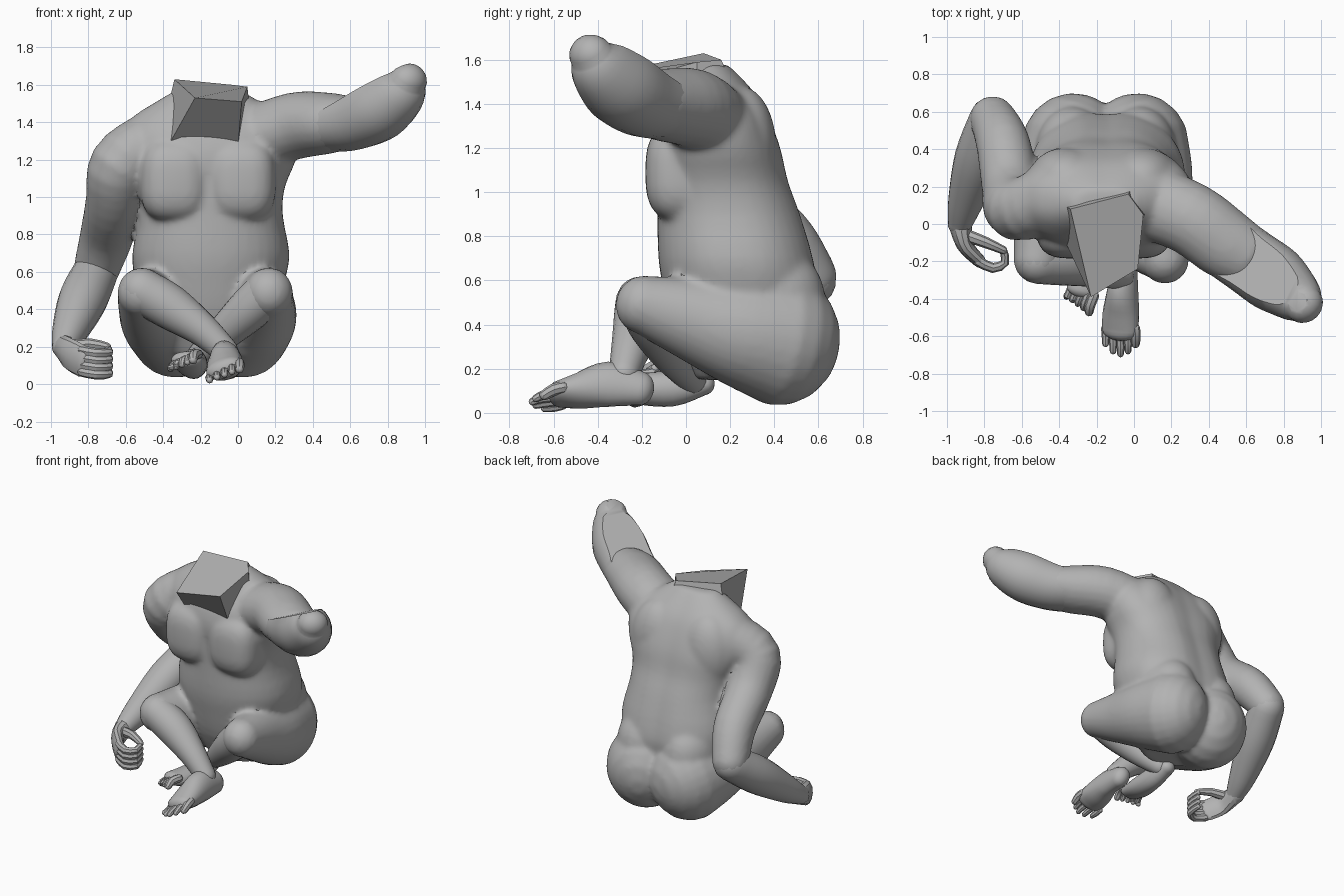
import bpy, bmesh, math
from mathutils import Vector

cube = bpy.data.objects.get("Cube")
if cube:
    bpy.data.objects.remove(cube, do_unlink=True)

clay = bpy.data.materials.new("grey clay")
clay.use_nodes = True
clay.diffuse_color = (0.45, 0.45, 0.45, 1)
clay.node_tree.nodes["Principled BSDF"].inputs["Base Color"].default_value = (0.45, 0.45, 0.45, 1)


def finish(name, bm):
    bmesh.ops.recalc_face_normals(bm, faces=bm.faces)
    mesh = bpy.data.meshes.new(name)
    bm.to_mesh(mesh)
    bm.free()
    mesh.materials.append(clay)
    obj = bpy.data.objects.new(name, mesh)
    bpy.context.collection.objects.link(obj)
    return obj


def loft(bm, rings):
    """Skin a list of point rings and cap both ends."""
    loops = [[bm.verts.new(p) for p in ring] for ring in rings]
    n = len(loops[0])
    for a, b in zip(loops, loops[1:]):
        for i in range(n):
            bm.faces.new((a[i], a[(i + 1) % n], b[(i + 1) % n], b[i]))
    bm.faces.new(loops[0])
    bm.faces.new(loops[-1])


def smooth_path(pts, steps):
    """Catmull-Rom interpolation of equal-length tuples."""
    out = []
    for i in range(len(pts) - 1):
        p0, p1, p2, p3 = pts[max(i - 1, 0)], pts[i], pts[i + 1], pts[min(i + 2, len(pts) - 1)]
        for s in range(steps):
            t = s / steps
            out.append([0.5 * (2 * b + (c - a) * t + (2 * a - 5 * b + 4 * c - d) * t * t
                               + (3 * b - a - 3 * c + d) * t ** 3)
                        for a, b, c, d in zip(p0, p1, p2, p3)])
    out.append(list(pts[-1]))
    return out


def tube(name, pts, sides=20, steps=4, up=(0, 0, 1), cut=None):
    """Round-ended limb through (x, y, z, width[, height]) points."""
    path = smooth_path([p if len(p) == 5 else (*p, p[3]) for p in pts], steps)
    up = Vector(up)
    centres = [Vector(p[:3]) for p in path]
    last = len(path) - 1
    rings = []
    for i, p in enumerate(path):
        t = (centres[min(i + 1, last)] - centres[max(i - 1, 0)]).normalized()
        side = t.cross(up).normalized()
        over = side.cross(t)
        w, h = p[3], p[4]
        caps = [-80, -60, -40, -20, 0] if i == 0 else [0, 20, 40, 60, 80] if i == last else [0]
        for a in map(math.radians, caps):
            c = centres[i] + t * min(w, h) * math.sin(a)
            rings.append([c + math.cos(a) * (side * w * math.cos(k * math.tau / sides)
                                             + over * h * math.sin(k * math.tau / sides)) for k in range(sides)])
    bm = bmesh.new()
    loft(bm, rings)
    if cut:
        bmesh.ops.bisect_plane(bm, geom=bm.verts[:] + bm.edges[:] + bm.faces[:],
                               plane_co=cut[0], plane_no=cut[1], clear_outer=True)
        bmesh.ops.holes_fill(bm, edges=[e for e in bm.edges if e.is_boundary], sides=0)
    return finish(name, bm)


def ellipsoid(name, centre, radii, power=1.0):
    """Ellipsoid; a power under 1 makes it boxier."""
    bm = bmesh.new()
    bmesh.ops.create_uvsphere(bm, u_segments=28, v_segments=18, radius=1)
    for v in bm.verts:
        v.co = Vector([c + r * math.copysign(abs(k) ** power, k) for c, r, k in zip(centre, radii, v.co)])
    return finish(name, bm)


# Trunk: height, centre x, front y, back y, half width
profile = [(0.15, -0.15, 0.05, 0.48, 0.22), (0.35, -0.15, -0.05, 0.54, 0.34), (0.55, -0.15, -0.10, 0.605, 0.40),
           (0.70, -0.145, -0.125, 0.59, 0.42), (0.90, -0.145, -0.13, 0.53, 0.385),
           (1.05, -0.15, -0.135, 0.475, 0.40), (1.20, -0.15, -0.15, 0.44, 0.46),
           (1.33, -0.15, -0.125, 0.39, 0.47), (1.43, -0.16, -0.07, 0.335, 0.40),
           (1.52, -0.16, -0.02, 0.255, 0.26), (1.58, -0.16, 0.02, 0.19, 0.16)]
rings = []
for z, cx, front, back, rx in smooth_path(profile, 3):
    ring = []
    for k in range(40):
        a = k * math.tau / 40
        c, s = math.cos(a), math.sin(a)
        groove = 1 - 0.06 * math.exp(-((a - math.pi / 2) / 0.2) ** 2)  # spine furrow
        ring.append((cx + rx * math.copysign(abs(c) ** 0.92, c),
                     (front + back) / 2 + (back - front) / 2 * groove * math.copysign(abs(s) ** 0.88, s), z))
    rings.append(ring)
bm = bmesh.new()
loft(bm, rings)
body = [finish("body", bm)]

# Chest muscles, shoulder blades and the upper part of the buttocks
for label, sx in (("left", 1), ("right", -1)):
    body.append(ellipsoid(label + "_chest_muscle", (-0.16 + 0.178 * sx, 0.0, 1.09), (0.187, 0.185, 0.225), 0.7))
    body.append(ellipsoid(label + "_shoulder_blade", (-0.16 + 0.2 * sx, 0.25, 1.20), (0.20, 0.16, 0.28)))
    body.append(ellipsoid(label + "_upper_buttock", (-0.15 + 0.18 * sx, 0.38, 0.52), (0.20, 0.25, 0.24)))

# Upper arms
body.append(tube("left_upper_arm", [(0.05, 0.13, 1.30, 0.20, 0.17), (0.30, 0.03, 1.38, 0.195, 0.18),
                                    (0.48, -0.10, 1.395, 0.19, 0.165), (0.58, -0.16, 1.40, 0.175, 0.145)]))
body.append(tube("right_upper_arm", [(-0.48, 0.13, 1.28, 0.17), (-0.625, 0.08, 1.17, 0.172),
                                     (-0.66, 0.20, 0.98, 0.155), (-0.70, 0.43, 0.80, 0.145),
                                     (-0.755, 0.56, 0.62, 0.125)], up=(1, 0, 0)))

# Thighs with rounded buttocks
body.append(tube("left_thigh", [(0.02, 0.425, 0.33, 0.275, 0.30), (0.085, 0.24, 0.37, 0.235, 0.25),
                                (0.13, 0.02, 0.43, 0.175, 0.19), (0.165, -0.19, 0.49, 0.13, 0.135)], sides=28))
body.append(tube("right_thigh", [(-0.325, 0.425, 0.33, 0.275, 0.30), (-0.40, 0.24, 0.37, 0.24, 0.25),
                                 (-0.47, 0.02, 0.43, 0.175, 0.19), (-0.515, -0.19, 0.49, 0.13, 0.135)], sides=28))

# Fuse trunk, upper arms and thighs into one continuous skin
bpy.ops.object.select_all(action="DESELECT")
for obj in body:
    obj.select_set(True)
torso = body[0]
bpy.context.view_layer.objects.active = torso
bpy.ops.object.join()
remesh = torso.modifiers.new("fuse", "REMESH")
remesh.mode = "VOXEL"
remesh.voxel_size = 0.016
soften = torso.modifiers.new("soften", "SMOOTH")
soften.factor = 0.5
soften.iterations = 10
for mod in ("fuse", "soften"):
    bpy.ops.object.modifier_apply(modifier=mod)
parts = [torso]

# Neck stump leaning forward, with a flat slanted cap
bm = bmesh.new()
loft(bm, [[(-0.38, 0.10, 1.46), (-0.37, -0.09, 1.28), (0.0, -0.11, 1.27), (0.07, 0.05, 1.42), (0.0, 0.22, 1.46)],
          [(-0.34, 0.08, 1.63), (-0.23, -0.39, 1.53), (0.02, -0.24, 1.51), (0.05, 0.05, 1.59), (-0.03, 0.16, 1.60)]])
parts.append(finish("neck_stump", bm))

# Raised left forearm ending in a slanted cut
parts.append(tube("left_forearm_stump", [(0.50, -0.115, 1.39, 0.18, 0.15), (0.62, -0.20, 1.42, 0.18, 0.17),
                                         (0.76, -0.30, 1.485, 0.18, 0.18), (0.87, -0.39, 1.565, 0.14, 0.145),
                                         (0.91, -0.43, 1.62, 0.105, 0.095)],
                  cut=((0.60, -0.25, 1.53), (-0.40, 0.20, 0.89))))

# Right forearm reaching forward
parts.append(tube("right_forearm", [(-0.76, 0.56, 0.60, 0.12), (-0.83, 0.35, 0.45, 0.13),
                                    (-0.90, 0.12, 0.28, 0.095), (-0.93, 0.0, 0.20, 0.065)]))

# Right hand with curled fingers
parts.append(tube("right_palm", [(-0.93, 0.01, 0.20, 0.065, 0.065), (-0.905, -0.11, 0.165, 0.045, 0.085),
                                 (-0.83, -0.195, 0.12, 0.035, 0.085)], sides=12))
for i in range(4):
    d = 0.038 * i
    parts.append(tube(f"right_finger_{i + 1}",
                      [(-0.83, -0.20, 0.18 - d, 0.028), (-0.755, -0.235, 0.165 - d, 0.027),
                       (-0.69, -0.205, 0.17 - d, 0.024), (-0.70, -0.135, 0.19 - d, 0.02)], sides=8, steps=2))
parts.append(tube("right_thumb", [(-0.90, -0.06, 0.20, 0.035), (-0.79, -0.10, 0.215, 0.03),
                                  (-0.70, -0.14, 0.20, 0.022)], sides=8, steps=2))

# Crossed shins
parts.append(tube("right_shin", [(-0.515, -0.20, 0.50, 0.12), (-0.36, -0.21, 0.41, 0.12),
                                 (-0.19, -0.25, 0.29, 0.09), (-0.07, -0.28, 0.18, 0.07)]))
parts.append(tube("left_shin", [(0.165, -0.19, 0.50, 0.12), (0.05, -0.14, 0.39, 0.115),
                                (-0.09, -0.06, 0.26, 0.09), (-0.21, 0.03, 0.15, 0.065)]))

# Feet, the right one rolled towards its outer edge
parts.append(tube("right_foot", [(-0.05, -0.21, 0.11, 0.065, 0.08), (-0.06, -0.35, 0.13, 0.08, 0.105),
                                 (-0.07, -0.48, 0.10, 0.10, 0.08), (-0.075, -0.57, 0.085, 0.10, 0.055)],
                  up=(-0.35, 0, 0.94)))
parts.append(tube("left_foot", [(-0.24, 0.08, 0.13, 0.055, 0.05), (-0.235, -0.06, 0.11, 0.07, 0.08),
                                (-0.25, -0.22, 0.11, 0.085, 0.07), (-0.275, -0.35, 0.13, 0.085, 0.045)]))

# Toes, from the big toe outward
for i in range(5):
    r = 0.028 if i == 0 else 0.021
    x, z = 0.005 - 0.04 * i, 0.115 - 0.02 * i
    y = -0.64 - 0.055 * math.sin(i * math.pi / 4)
    parts.append(tube(f"right_toe_{i + 1}", [(x, -0.56, z, r), (x + 0.003, y + 0.04, z - 0.01, r),
                                             (x + 0.003, y, z * 0.75 - 0.005, r * 0.85)], sides=8, steps=2))
    bx, by = -0.215 - 0.03 * i, -0.385 + 0.012 * i
    parts.append(tube(f"left_toe_{i + 1}", [(bx, by, 0.16 - 0.012 * i, r), (bx - 0.02, by - 0.05, 0.155 - 0.015 * i, r),
                                            (bx - 0.025, by - 0.085 + 0.01 * i, 0.13 - 0.012 * i, r * 0.85)],
                      sides=8, steps=2))

# Smooth shading with sharp creases kept
bpy.ops.object.select_all(action="DESELECT")
for obj in parts:
    obj.select_set(True)
bpy.context.view_layer.objects.active = torso
bpy.ops.object.shade_smooth_by_angle(angle=math.radians(30))
